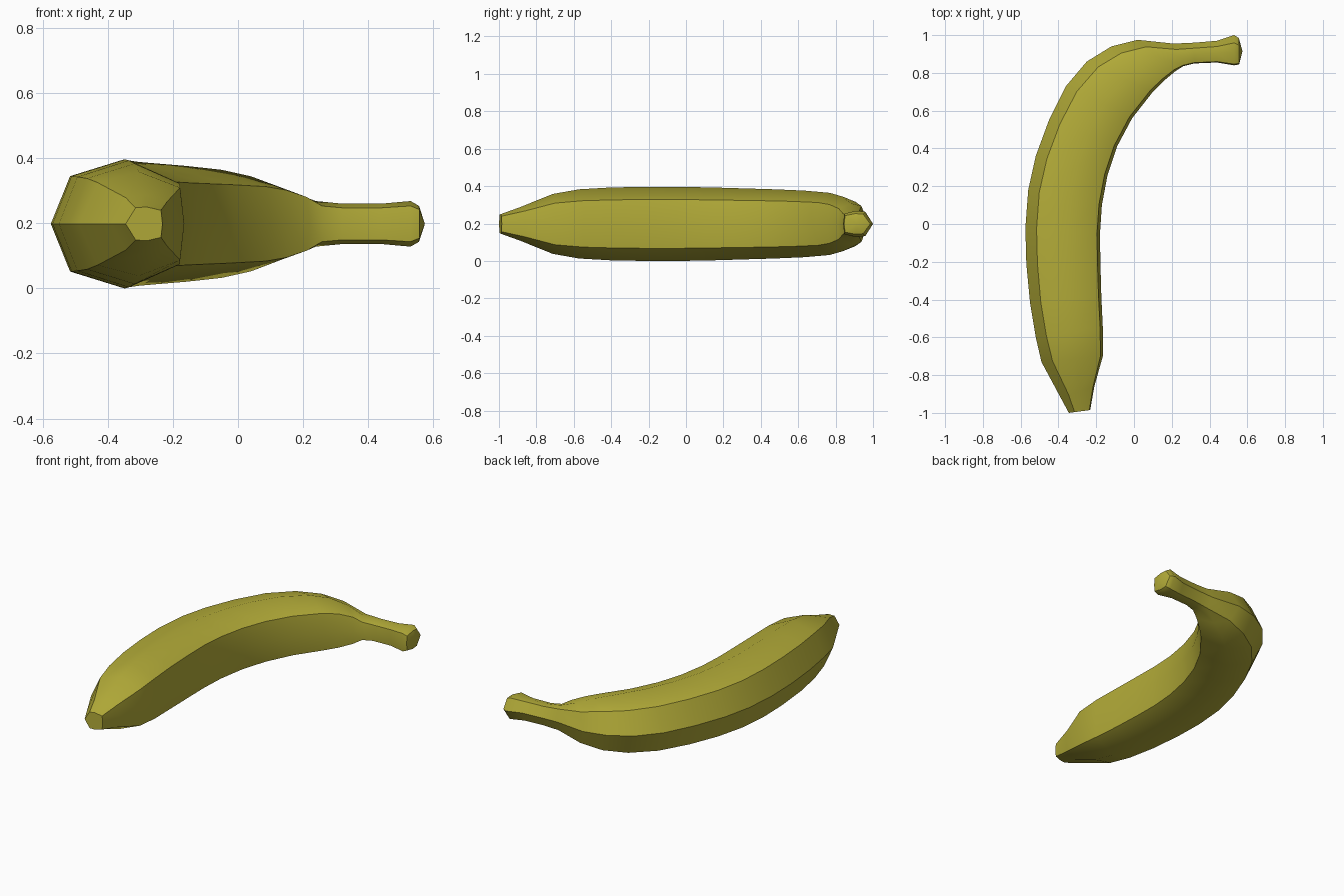
import bpy, bmesh
from mathutils import Vector

if "Cube" in bpy.data.objects:
    bpy.data.objects.remove(bpy.data.objects["Cube"])

# Rings along the fruit: outer curve x, y, inner curve x, y, half height
RINGS = [
    (-.345, -1.0, -.232, -.985, .052), (-.388, -.92, -.21, -.86, .09),
    (-.49, -.73, -.165, -.70, .16), (-.52, -.60, -.165, -.55, .185),
    (-.55, -.42, -.173, -.38, .195), (-.57, -.21, -.178, -.20, .198),
    (-.575, -.02, -.18, -.05, .198), (-.56, .18, -.17, .10, .195),
    (-.52, .36, -.14, .26, .190), (-.45, .55, -.09, .41, .185),
    (-.36, .73, -.01, .56, .178), (-.25, .86, .10, .70, .166),
    (-.12, .94, .16, .76, .146), (.02, .975, .22, .81, .11),
    (.21, .955, .26, .835, .070), (.32, .96, .32, .85, .062),
    (.44, .97, .44, .855, .062), (.53, 1.0, .53, .84, .070),
    (.555, .985, .557, .845, .055)]
MID_Z = .198
RIDGES = (0, 1, 3, 5, 7)   # section corners that stay sharp


def section(ring):
    """Eight-point cross-section: boxy at the thin ends, rounder in the body."""
    ox, oy, ix, iy, h = ring
    k = min(max((h - .055) / .14, 0), 1)
    half = [(.27 - .12 * k, .95 - .21 * k), (.57, 1), (.96, .8 - .14 * k)]
    pts = [(0, 0)] + half + [(1, 0)] + [(t, -z) for t, z in reversed(half)]
    a, b = Vector((ox, oy, MID_Z)), Vector((ix, iy, MID_Z))
    return [a.lerp(b, t) + Vector((0, 0, z * h)) for t, z in pts]


# Peel and stem as one loft
bm = bmesh.new()
rows = [[bm.verts.new(p) for p in section(r)] for r in RINGS]
for a, b in zip(rows, rows[1:]):
    for j in range(8):
        n = (j + 1) % 8
        bm.faces.new((a[j], a[n], b[n], b[j]))

# Flat blossom tip and slightly domed stem end
bm.faces.new(rows[0])
centre = bm.verts.new((.574, .915, MID_Z))
for j in range(8):
    bm.faces.new((rows[-1][j], rows[-1][(j + 1) % 8], centre))
bmesh.ops.recalc_face_normals(bm, faces=bm.faces)

# Smooth peel with crisp ridges and end rims
for f in bm.faces:
    f.smooth = True
for a, b in zip(rows, rows[1:]):
    for j in RIDGES:
        bm.edges.get((a[j], b[j])).smooth = False
for row in (rows[0], rows[-1]):
    for j in range(8):
        bm.edges.get((row[j], row[(j + 1) % 8])).smooth = False

mesh = bpy.data.meshes.new("banana")
bm.to_mesh(mesh)
bm.free()
mat = bpy.data.materials.new("yellow_peel")
mat.diffuse_color = (.45, .41, .04, 1)
mat.use_nodes = True
mat.node_tree.nodes["Principled BSDF"].inputs["Base Color"].default_value = mat.diffuse_color
mesh.materials.append(mat)
bpy.context.collection.objects.link(bpy.data.objects.new("banana", mesh))
